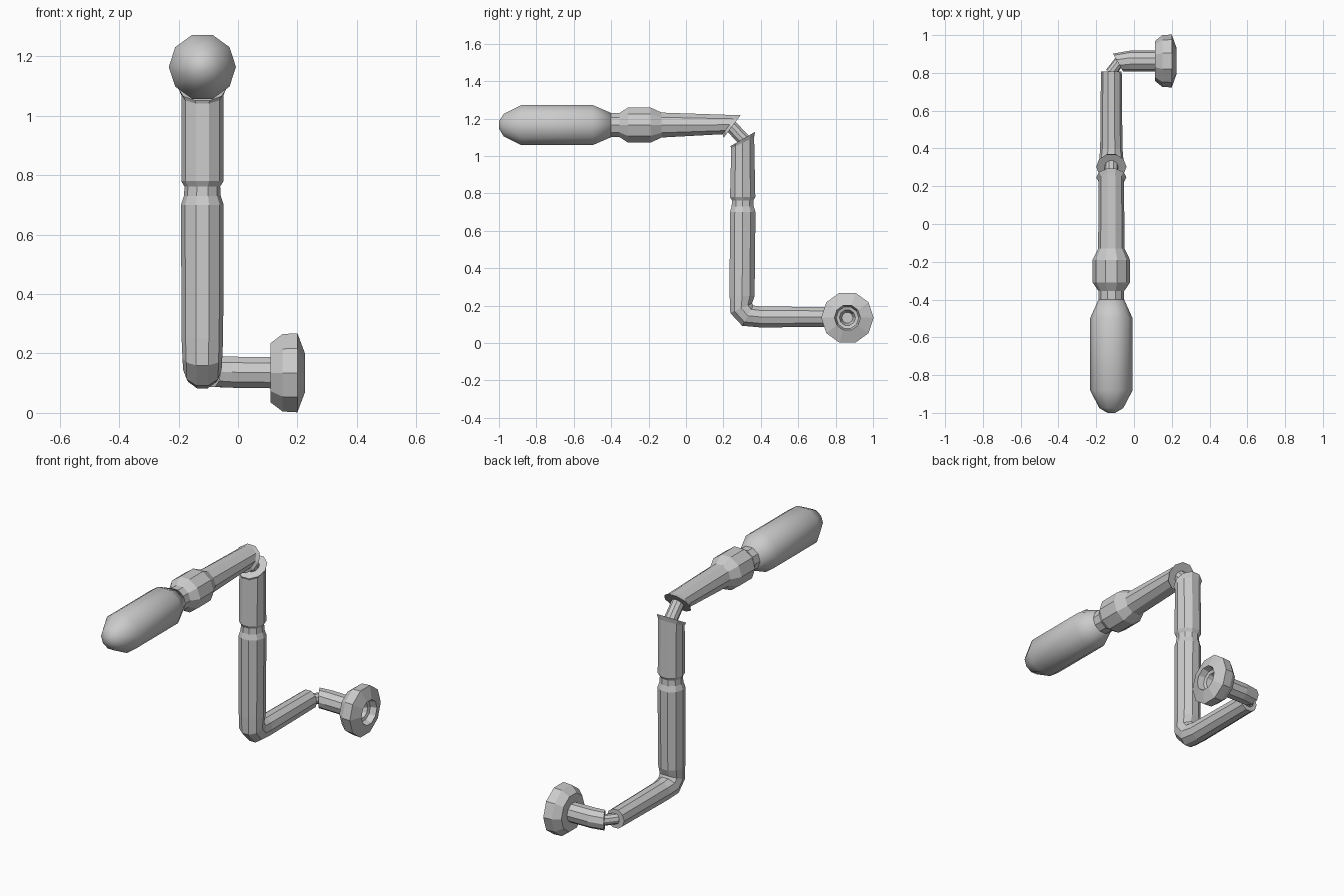
import bpy, bmesh, math
from mathutils import Vector

if "Cube" in bpy.data.objects:
    bpy.data.objects.remove(bpy.data.objects["Cube"])

SIDES = 10
X, Z = Vector((1, 0, 0)), Vector((0, 0, 1))


def loft(name, rings, hinge, smooth=False):
    """Skin round rings (centre, direction, radius); rings only tilt about the hinge axis."""
    bm = bmesh.new()
    loops = []
    for centre, direction, radius in rings:
        n = Vector(direction).normalized()
        if hinge == X:
            u, v = X, n.cross(X)
        else:
            u, v = n.cross(Z), Z
        loop = []
        for i in range(SIDES):
            a = 2 * math.pi * i / SIDES
            loop.append(bm.verts.new(Vector(centre) + radius * (u * math.cos(a) + v * math.sin(a))))
        loops.append(loop)
    for a, b in zip(loops, loops[1:]):
        for i in range(SIDES):
            j = (i + 1) % SIDES
            bm.faces.new((a[i], a[j], b[j], b[i]))
    bm.faces.new(loops[0])
    bm.faces.new(loops[-1])
    bmesh.ops.recalc_face_normals(bm, faces=bm.faces)
    mesh = bpy.data.meshes.new(name)
    bm.to_mesh(mesh)
    bm.free()
    obj = bpy.data.objects.new(name, mesh)
    bpy.context.collection.objects.link(obj)
    for p in mesh.polygons:
        p.use_smooth = smooth
    return obj


CX = -0.12          # plane of the crank
TOP, LOW = 1.165, 0.139


def along_y(profile):
    return [((CX, y, TOP), (0, 1, 0), r) for y, r in profile]


def in_plane(rows):
    return [((CX, y, z), (0, dy, dz), r) for y, z, dy, dz, r in rows]


# Smooth handle grip
loft("grip", along_y([(-1.0, .02), (-.975, .063), (-.88, .113), (-.5, .113), (-.4, .068)]), X, True)

# Handle arm with collar, ending in a tilted lip
loft("handle_arm", along_y([(-.41, .068), (-.355, .068), (-.31, .099), (-.19, .099), (-.13, .070)])
     + in_plane([(.233, 1.167, .8, -.6, .067), (.247, 1.158, .8, -.6, .080)]), X)

# Thin upper hinge pin
loft("upper_hinge", in_plane([(.235, 1.165, .6, -.8, .036), (.315, 1.08, .6, -.8, .036)]), X)

# Upright with waist, bent at the bottom into the lower arm
loft("crank_upright", in_plane([
    (.303, 1.090, .5, -.86, .080), (.303, 1.070, .42, -.9, .071),
    (.303, .78, 0, -1, .071), (.303, .762, 0, -1, .060), (.303, .73, 0, -1, .062),
    (.303, .70, 0, -1, .072), (.300, .25, 0, -1, .070),
    (.295, .186, .41, -.91, .067), (.330, .146, .88, -.48, .065),
    (.40, LOW, 1, 0, .059), (.808, LOW, .98, 0, .055)]), X)

# Thin lower hinge pin
loft("lower_hinge", [((-.123, .80, LOW), (.5, .8, 0), .030),
                     ((-.078, .86, LOW), (.8, .5, 0), .030)], Z)

# Drive stub turning towards the socket
FY, FZ = .863, .135
loft("drive_stub", [((-.085, .855, LOW), (.87, .49, 0), .054),
                    ((-.02, FY, FZ + .002), (1, 0, 0), .055),
                    ((.125, FY, FZ), (1, 0, 0), .055)], Z)

# Socket flange with stepped recess
flange = [(.11, .105), (.15, .137), (.20, .140), (.225, .070),
          (.19, .060), (.185, .043), (.14, .030)]
loft("socket_flange", [((x, FY, FZ), (1, 0, 0), r) for x, r in flange], Z)
